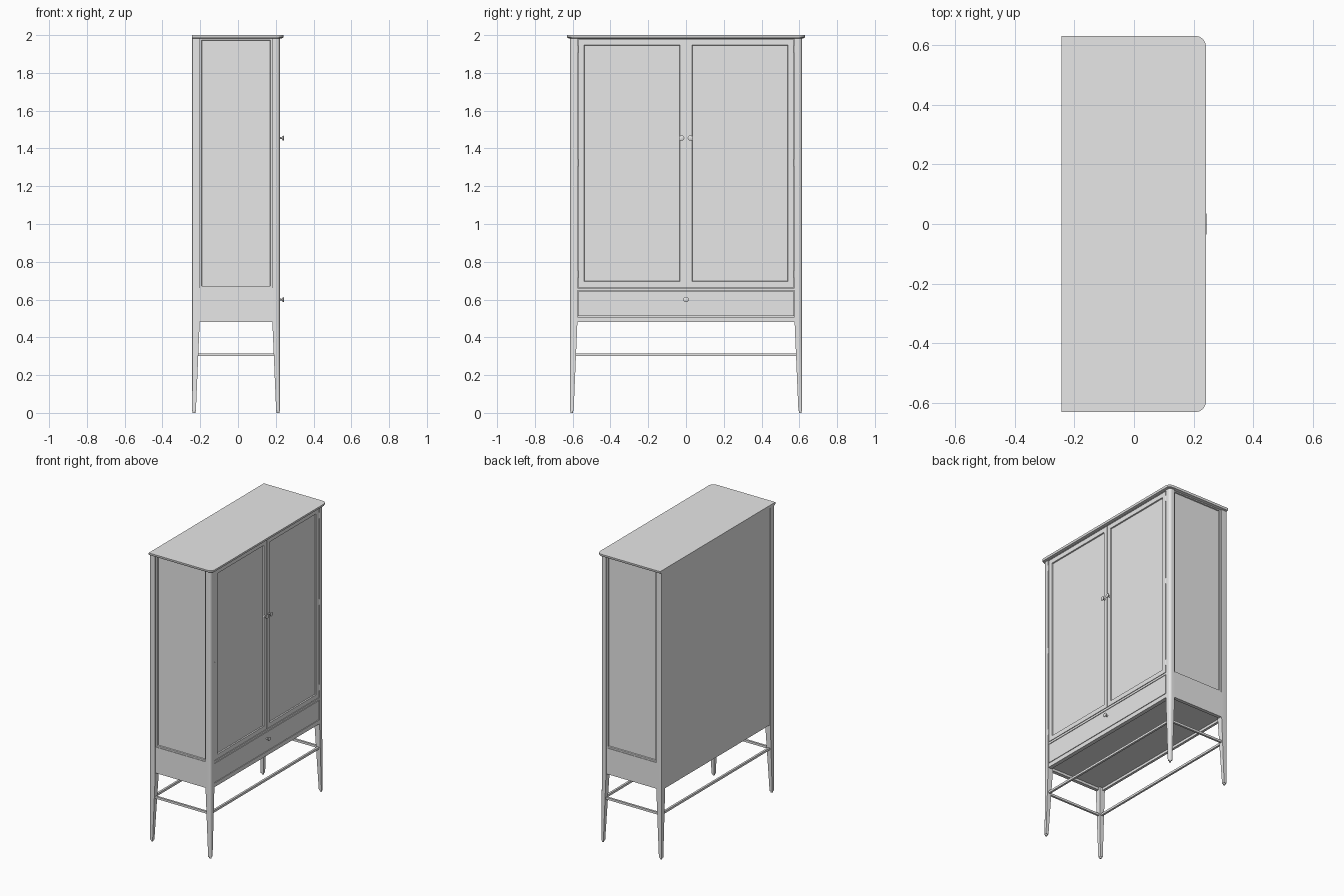
import bpy
import bmesh
import math
from mathutils import Vector, Matrix

cube = bpy.data.objects.get("Cube")
if cube:
    bpy.data.objects.remove(cube, do_unlink=True)

grey = bpy.data.materials.new("painted grey")
grey.use_nodes = True
GREY = (0.8, 0.8, 0.8, 1)
grey.diffuse_color = GREY
grey.node_tree.nodes["Principled BSDF"].inputs["Base Color"].default_value = GREY

# Carcass limits: the doors face +x
BACK, FRONT, HALF = -0.243, 0.222, 0.615
LEG, FOOT = 0.04, 0.02
BASE, TOP = 0.48, 1.985


def finish(name, bm, smooth=False):
    bmesh.ops.recalc_face_normals(bm, faces=bm.faces)
    mesh = bpy.data.meshes.new(name)
    bm.to_mesh(mesh)
    bm.free()
    mesh.materials.append(grey)
    obj = bpy.data.objects.new(name, mesh)
    bpy.context.collection.objects.link(obj)
    if smooth:
        bpy.ops.object.select_all(action='DESELECT')
        obj.select_set(True)
        bpy.context.view_layer.objects.active = obj
        bpy.ops.object.shade_smooth_by_angle(angle=math.radians(35))
    return obj


def box_mesh(xs, ys, zs):
    bm = bmesh.new()
    bmesh.ops.create_cube(bm, size=1)
    for v in bm.verts:
        v.co = [(a + b) / 2 + c * (b - a) for c, (a, b) in zip(v.co, (xs, ys, zs))]
    return bm


def box(name, xs, ys, zs):
    return finish(name, box_mesh(xs, ys, zs))


def framed(name, xs, ys, zs, facing, rim, depth):
    """Board with a recessed panel on the side it faces."""
    bm = box_mesh(xs, ys, zs)
    bm.normal_update()
    face = [f for f in bm.faces if f.normal.dot(Vector(facing)) > 0.9]
    bmesh.ops.inset_individual(bm, faces=face, thickness=rim, depth=0)
    bmesh.ops.inset_individual(bm, faces=face, thickness=0.003, depth=-depth)
    return finish(name, bm)


def loft(name, rings):
    """Skin a stack of equal point rings and cap both ends."""
    bm = bmesh.new()
    loops = [[bm.verts.new(p) for p in ring] for ring in rings]
    n = len(loops[0])
    for low, high in zip(loops, loops[1:]):
        for i in range(n):
            j = (i + 1) % n
            bm.faces.new((low[i], low[j], high[j], high[i]))
    bm.faces.new(loops[0])
    bm.faces.new(loops[-1])
    return finish(name, bm, True)


def arc(cx, cy, r, start, steps=8):
    return [(cx + r * math.cos(start + math.pi / 2 * i / steps),
             cy + r * math.sin(start + math.pi / 2 * i / steps)) for i in range(steps + 1)]


# Top board, rounded at its two front corners with an eased lower edge
def top_ring(z, ease):
    x, y, r = 0.241 - ease, 0.63 - ease, 0.035
    outline = [(BACK, -y)] + arc(x - r, r - y, r, -math.pi / 2)
    outline += arc(x - r, y - r, r, 0) + [(BACK, y)]
    return [(px, py, z) for px, py in outline]


loft("top_board", [top_ring(TOP - 0.003, 0.012), top_ring(TOP, 0.003),
                   top_ring(TOP + 0.005, 0), top_ring(2.0, 0)])


# Legs: straight outer faces, inner faces tapering to the foot
def leg_ring(sx, sy, width, z):
    outer = FRONT if sx > 0 else BACK
    r = width * (0.45 if sx > 0 else 0.08)
    section = [(-width, 0), (-width, -width), (0, -width)] + arc(-r, -r, r, 0, 6)
    return [(outer + sx * u, sy * (HALF + v), z) for u, v in section]


for sx, fore in ((1, "front"), (-1, "back")):
    for sy, side in ((1, "left"), (-1, "right")):
        loft(f"{fore}_{side}_leg", [leg_ring(sx, sy, FOOT, 0.01),
                                    leg_ring(sx, sy, LEG, BASE), leg_ring(sx, sy, LEG, TOP)])
        bm = bmesh.new()
        x = (FRONT if sx > 0 else BACK) - sx * FOOT / 2
        bmesh.ops.create_cone(bm, cap_ends=True, segments=16, radius1=0.007, radius2=0.008,
                              depth=0.012, matrix=Matrix.Translation((x, sy * (HALF - FOOT / 2), 0.006)))
        finish(f"{fore}_{side}_glide", bm, True)

# Stretchers between the legs
zs = (0.30, 0.315)
for sx, fore in ((1, "front"), (-1, "back")):
    x = (FRONT if sx > 0 else BACK) - sx * 0.016
    box(f"{fore}_stretcher", (x - 0.007, x + 0.007), (0.02 - HALF, HALF - 0.02), zs)
for sy, side in ((1, "left"), (-1, "right")):
    y = sy * (HALF - 0.016)
    box(f"{side}_stretcher", (BACK + 0.02, FRONT - 0.02), (y - 0.007, y + 0.007), zs)

# Sides: apron below, framed panel above
inner = (BACK + LEG, FRONT - LEG)
for sy, side in ((1, "left"), (-1, "right")):
    ys = sorted((sy * (HALF - 0.004), sy * (HALF - 0.028)))
    box(f"{side}_apron", inner, ys, (BASE, 0.66))
    ys = sorted((sy * (HALF - 0.008), sy * (HALF - 0.028)))
    framed(f"{side}_panel", inner, ys, (0.66, TOP), (0, sy, 0), 0.015, 0.008)

# Back, floor and front rails
span = (LEG - HALF, HALF - LEG)
box("back_panel", (BACK + 0.001, BACK + 0.018), span, (BASE, TOP))
box("floor", (BACK + 0.01, FRONT - 0.01), (0.02 - HALF, HALF - 0.02), (0.497, 0.507))
for name, low, high in (("bottom", BASE, 0.508), ("middle", 0.647, 0.661), ("top", 1.98, TOP)):
    box(f"{name}_rail", (FRONT - 0.03, FRONT - 0.002), span, (low, high))

# Drawer and doors, set in with narrow gaps
face = (FRONT - 0.022, FRONT - 0.002)
box("drawer_front", face, (-0.571, 0.571), (0.512, 0.643))
for sy, side in ((1, "left"), (-1, "right")):
    ys = sorted((sy * 0.001, sy * 0.571))
    framed(f"{side}_door", face, ys, (0.665, 1.977), (1, 0, 0), 0.043, 0.008)
    for i, z in enumerate((0.735, 1.325, 1.925)):
        bm = bmesh.new()
        bmesh.ops.create_cone(bm, cap_ends=True, segments=12, radius1=0.004, radius2=0.004,
                              depth=0.04, matrix=Matrix.Translation((FRONT - 0.003, sy * 0.573, z)))
        finish(f"{side}_hinge_{i + 1}", bm, True)


# Turned knobs: slim stem flaring to a round head
def knob(name, y, z):
    profile = [(0.220, 0.007), (0.223, 0.005), (0.230, 0.004), (0.235, 0.008),
               (0.238, 0.014), (0.241, 0.014), (0.243, 0.011)]
    turn = [math.tau * i / 20 for i in range(20)]
    loft(name, [[(x, y + r * math.cos(a), z + r * math.sin(a)) for a in turn] for x, r in profile])


knob("left_door_knob", 0.023, 1.455)
knob("right_door_knob", -0.023, 1.455)
knob("drawer_knob", 0, 0.6)
